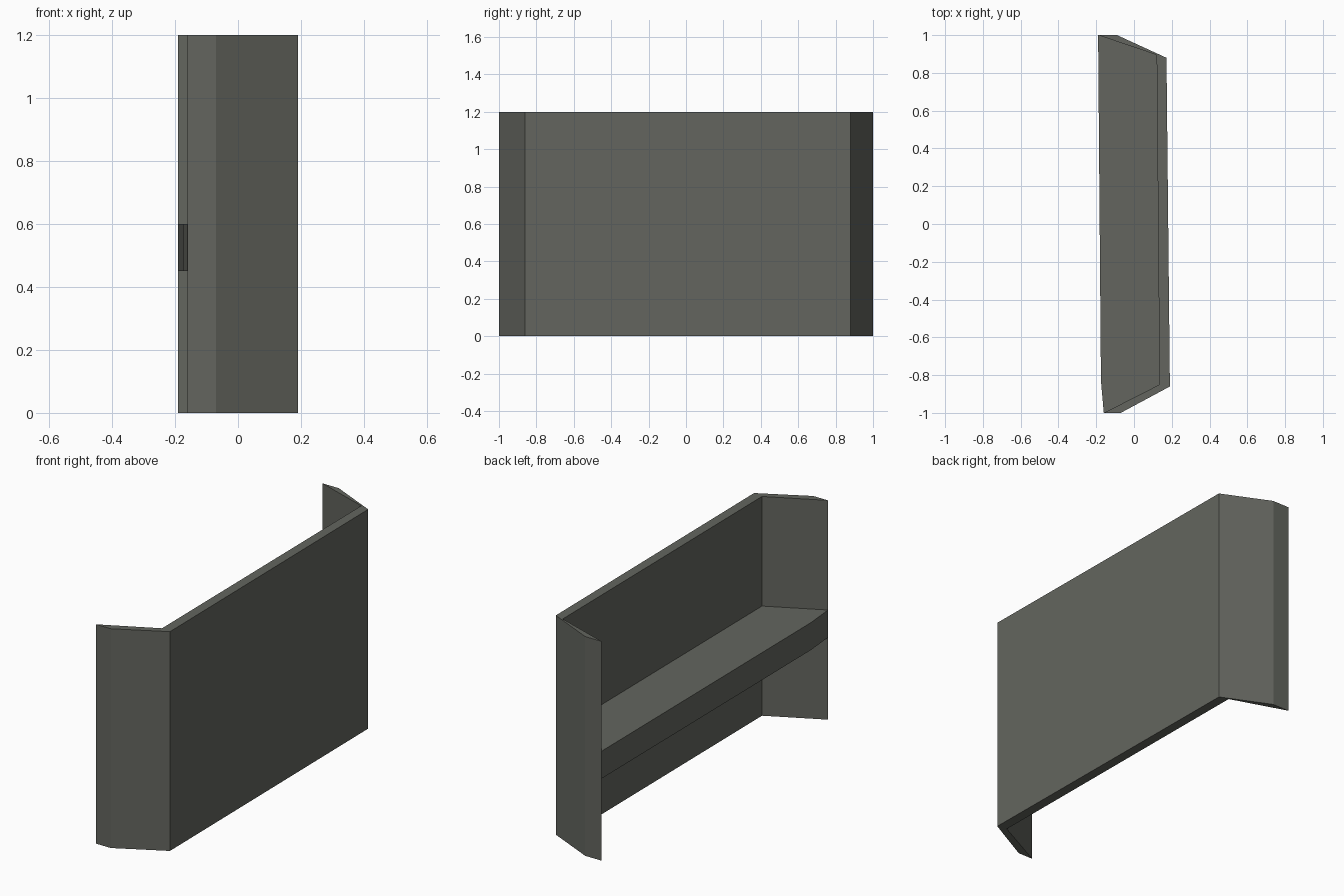
import bpy, bmesh

if "Cube" in bpy.data.objects:
    bpy.data.objects.remove(bpy.data.objects["Cube"])

# Single dull grey-green metal
grey = bpy.data.materials.new("dull_grey_metal")
grey.diffuse_color = (0.125, 0.13, 0.113, 1)
grey.use_nodes = True
grey.node_tree.nodes["Principled BSDF"].inputs["Base Color"].default_value = grey.diffuse_color


def prism(name, outline, z0, z1):
    """Extrude a plan outline from z0 to z1 as a flat-shaded solid."""
    bm = bmesh.new()
    face = bm.faces.new([bm.verts.new((x, y, z0)) for x, y in outline])
    ext = bmesh.ops.extrude_face_region(bm, geom=[face])
    top = [v for v in ext["geom"] if isinstance(v, bmesh.types.BMVert)]
    bmesh.ops.translate(bm, verts=top, vec=(0, 0, z1 - z0))
    bmesh.ops.recalc_face_normals(bm, faces=bm.faces)
    mesh = bpy.data.meshes.new(name)
    bm.to_mesh(mesh)
    bm.free()
    mesh.materials.append(grey)
    obj = bpy.data.objects.new(name, mesh)
    bpy.context.collection.objects.link(obj)
    return obj


# Slightly skewed plan: tips, bends and inner corners of the wall
tip_far, tip_near = (-0.19, 1.0), (-0.16, -1.0)
inner_far, inner_near = (0.12, 0.895), (0.135, -0.85)

# Front panel with its two swept-back wings
prism("wall_with_wings",
      [tip_far, (-0.09, 1.0), (0.172, 0.88), (0.19, -0.86),
       (-0.07, -1.0), tip_near, inner_near, inner_far], 0, 1.2)

# Thick shelf filling the space between the wings
prism("shelf", [tip_far, inner_far, inner_near, tip_near, (-0.175, -0.83)],
      0.45, 0.6)
